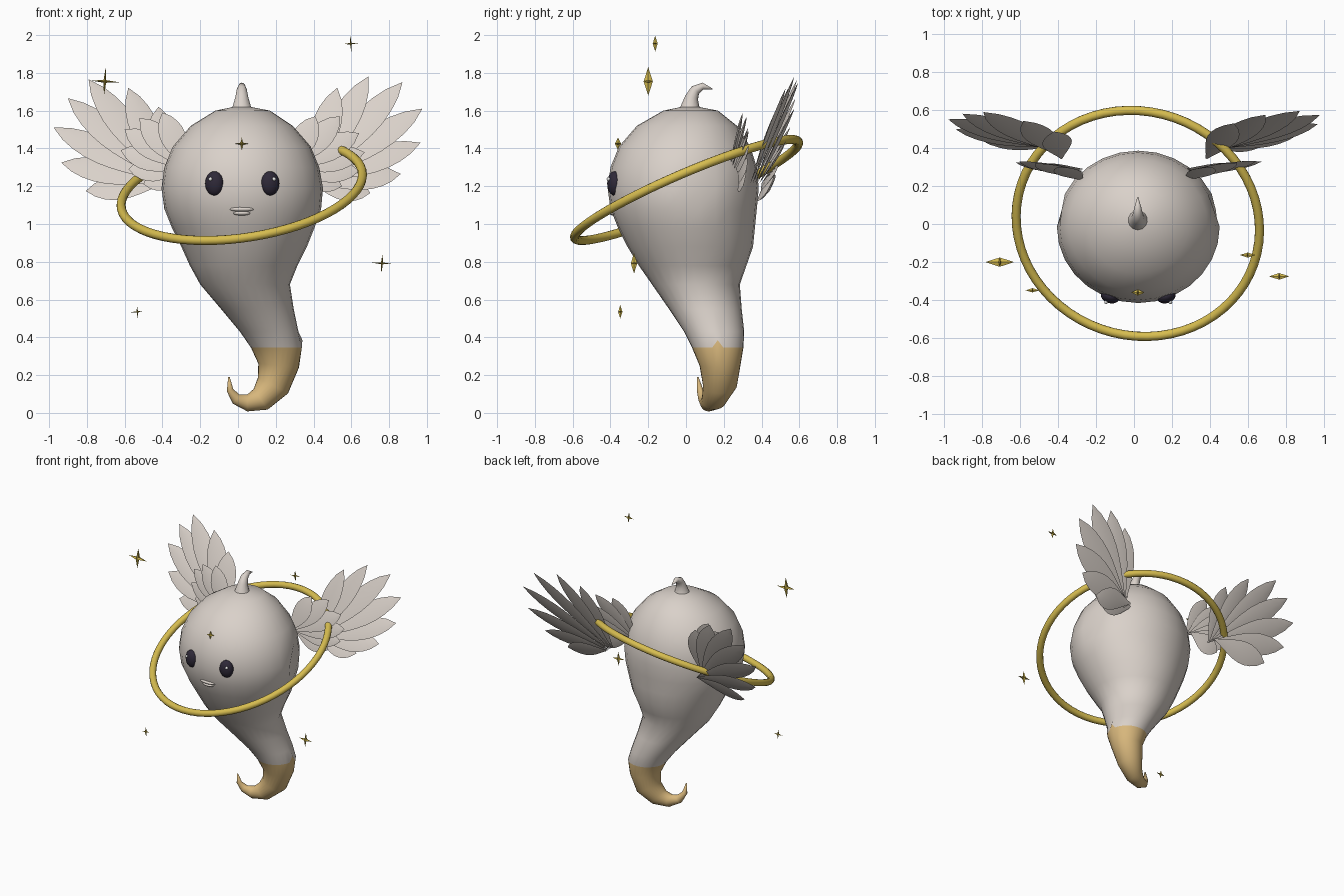
import bpy, bmesh
from math import sin, cos, pi
from mathutils import Vector, Matrix

old = bpy.data.objects.get("Cube")
if old:
    bpy.data.objects.remove(old, do_unlink=True)


def material(name, r, g, b):
    m = bpy.data.materials.new(name)
    m.use_nodes = True
    m.diffuse_color = (r, g, b, 1)
    m.node_tree.nodes["Principled BSDF"].inputs["Base Color"].default_value = (r, g, b, 1)
    return m


SKIN = material("pale warm grey", .70, .64, .59)
TAN = material("tail tan", .68, .47, .20)
GOLD = material("gold", .68, .51, .08)
DARK = material("eye dark", .028, .022, .04)
WHITE = material("eye highlight", .9, .9, .9)


def finish(bm, name, mats, smooth=None):
    """Turn a bmesh into a named object with optional smooth shading."""
    bmesh.ops.recalc_face_normals(bm, faces=bm.faces[:])
    me = bpy.data.meshes.new(name)
    bm.to_mesh(me)
    bm.free()
    ob = bpy.data.objects.new(name, me)
    bpy.context.collection.objects.link(ob)
    for m in mats:
        me.materials.append(m)
    if smooth:
        bpy.ops.object.select_all(action='DESELECT')
        ob.select_set(True)
        bpy.context.view_layer.objects.active = ob
        bpy.ops.object.shade_smooth_by_angle(angle=smooth)
    return ob


def loft(bm, rings, seg):
    """Skin a list of (centre, u, v) ellipses and cap both ends."""
    loops = [[bm.verts.new(c + u * cos(2 * pi * i / seg) + v * sin(2 * pi * i / seg))
              for i in range(seg)] for c, u, v in rings]
    bands = []
    for a, b in zip(loops, loops[1:]):
        bands.append([bm.faces.new((a[i], a[i - 1], b[i - 1], b[i])) for i in range(seg)])
    bm.faces.new(loops[0])
    bm.faces.new(loops[-1])
    return loops, bands


def tube_rings(path, side):
    """Rings along a path of (x, y, z, radius), with one fixed side axis."""
    pts = [Vector(p[:3]) for p in path]
    rings = []
    for i, p in enumerate(pts):
        t = (pts[min(i + 1, len(pts) - 1)] - pts[max(i - 1, 0)]).normalized()
        rings.append((p, t.cross(side).normalized() * path[i][3], side * path[i][3]))
    return rings


def ellipsoid(name, mat, loc, size, turn=0):
    bm = bmesh.new()
    bmesh.ops.create_uvsphere(bm, u_segments=20, v_segments=12, radius=1)
    m = Matrix.Translation(loc) @ Matrix.Rotation(turn, 4, 'Z') @ Matrix.Diagonal((*size, 1))
    bmesh.ops.transform(bm, matrix=m, verts=bm.verts)
    return finish(bm, name, [mat], pi)


# Body: z, x min, x max, y min, y max, continued by the curling tail
SECTIONS = [
    (1.625, .0, .04, .0, .04), (1.6, -.12, .17, -.12, .17), (1.52, -.25, .29, -.26, .27),
    (1.41, -.345, .385, -.355, .34), (1.3, -.39, .43, -.4, .375), (1.19, -.405, .45, -.415, .385),
    (1.08, -.39, .44, -.4, .375), (.98, -.35, .405, -.36, .365), (.88, -.3, .365, -.31, .355),
    (.78, -.255, .315, -.25, .32), (.68, -.2, .275, -.18, .285), (.55, -.09, .295, -.09, .295),
    (.43, .01, .32, -.01, .308)]
TAIL = [(.205, .168, .345, .136), (.215, .18, .25, .108), (.185, .18, .145, .09),
        (.12, .15, .072, .066), (.05, .12, .053, .045), (-.01, .095, .073, .03),
        (-.042, .075, .12, .018), (-.048, .062, .19, .004)]
rings = [(Vector(((a + b) / 2, (c + d) / 2, z)), Vector(((b - a) / 2, 0, 0)), Vector((0, (d - c) / 2, 0)))
         for z, a, b, c, d in SECTIONS]
body_count = len(rings)
tail_rings = tube_rings(TAIL, Vector((0, 1, 0)))
tail_rings[0] = (tail_rings[0][0], Vector((.136, 0, 0)), tail_rings[0][2])
bm = bmesh.new()
loops, bands = loft(bm, rings + tail_rings, 28)
for band in bands[body_count:]:
    for f in band:
        f.material_index = 1
loops[body_count][0].co.z += .04
# Small ear dimples
for v in bm.verts:
    if abs(v.co.z - 1.19) < .02 and abs(v.co.y - .075) < .03:
        v.co.x *= .93
finish(bm, "body", [SKIN, TAN], pi)

# Curled horn on the crown
bm = bmesh.new()
loft(bm, tube_rings([(.02, .02, 1.57, .075), (.02, .022, 1.62, .05), (.02, .03, 1.67, .035),
                     (.02, .05, 1.71, .027), (.02, .09, 1.73, .018), (.02, .14, 1.714, .003)],
                    Vector((1, 0, 0))), 14)
finish(bm, "horn", [SKIN], pi)

# Face
for side, x in (("right", -.125), ("left", .17)):
    s = 1 if x > 0 else -1
    ellipsoid(side + "_eye", DARK, (x, -.38, 1.215), (.05, .036, .064), s * .3)
    ellipsoid(side + "_eye_highlight", WHITE, (x + s * .021, -.41, 1.238), (.01, .01, .01))
ellipsoid("upper_lip", SKIN, (.02, -.388, 1.078), (.065, .022, .013))
ellipsoid("lower_lip", SKIN, (.02, -.384, 1.057), (.045, .022, .012))

# Tilted halo ring
bm = bmesh.new()
RING, TUBE = .645, .024
tilt = Vector((-.15, -.43, 1)).to_track_quat('Z', 'Y').to_matrix().to_4x4()
place = Matrix.Translation((.02, .003, 1.18)) @ tilt
n = 64
loops = []
for i in range(n):
    a = 2 * pi * i / n
    out = Vector((cos(a), sin(a), 0))
    loops.append([bm.verts.new(place @ (out * (RING + TUBE * cos(b)) + Vector((0, 0, TUBE * sin(b)))))
                  for b in [2 * pi * k / 12 for k in range(12)]])
for i in range(n):
    for k in range(12):
        bm.faces.new((loops[i - 1][k - 1], loops[i][k - 1], loops[i][k], loops[i - 1][k]))
finish(bm, "halo_ring", [GOLD], pi)


def star(name, loc, size, waist, depth, turn):
    """Four-pointed star facing the front, with a raised middle."""
    bm = bmesh.new()
    rim = []
    for i in range(8):
        r = size if i % 2 == 0 else size * waist
        a = pi * i / 4 + turn
        rim.append(bm.verts.new((r * cos(a), 0, r * sin(a))))
    for y in (-depth, depth):
        tip = bm.verts.new((0, y, 0))
        for i in range(8):
            bm.faces.new((rim[i - 1], rim[i], tip))
    bmesh.ops.translate(bm, vec=loc, verts=bm.verts)
    finish(bm, name, [GOLD])


star("forehead_star", (.02, -.36, 1.425), .034, .25, .016, 0)
for i, (x, y, z, size) in enumerate([(-.705, -.2, 1.755, .076), (.597, -.163, 1.955, .042),
                                     (.762, -.275, .792, .054), (-.533, -.348, .535, .036)]):
    star("floating_star_%d" % (i + 1), (x, y, z), size, .13, size * .32, .12 * (i % 2 - .5))


def feather(bm, root, tip, width, normal, twist):
    """Pointed blade with a raised spine on both faces."""
    along = tip - root
    across = along.cross(normal).normalized()
    across = (across + normal * twist).normalized()
    up = along.cross(across).normalized()
    rows = []
    steps = 9
    for i in range(steps + 1):
        t = i / steps
        w = width * (.06 + .94 * max(0, sin(pi * t ** 1.35)) ** .85) * (1 if i < steps else .2)
        c = root + along * t
        rows.append([bm.verts.new(c + o) for o in (across * w, up * w * .14, across * -w, up * w * -.14)])
    for a, b in zip(rows, rows[1:]):
        for k in range(4):
            bm.faces.new((a[k - 1], a[k], b[k], b[k - 1]))
    bm.faces.new(rows[0])
    bm.faces.new(rows[-1])


def wing_layer(name, s, hub, tips, width, slope, twist):
    """Fan of feathers lying on a leaning plane; s mirrors it to either side."""
    bm = bmesh.new()
    hx, hy, hz = hub
    normal = Vector((s * slope[0], -1, slope[1])).normalized()
    for i, (x, z) in enumerate(tips):
        depth = hy + slope[0] * (x - hx) + slope[1] * (z - hz)
        spread = .012 * (i - len(tips) / 2)
        root = Vector((s * hx, hy + spread, hz))
        feather(bm, root, Vector((s * x, depth + spread * .5, z)), width, normal, s * twist)
    finish(bm, name, [SKIN], .6)


# Wings: long flight feathers behind, short covert feathers in front
FLIGHT = {"right": [(.42, 1.62), (.58, 1.72), (.79, 1.765), (.9, 1.665), (.975, 1.51), (.935, 1.325), (.805, 1.175)],
          "left": [(.525, 1.72), (.69, 1.78), (.87, 1.75), (.975, 1.61), (.965, 1.43), (.86, 1.265), (.7, 1.165)]}
COVERT = {"right": [(.4, 1.59), (.52, 1.56), (.6, 1.5), (.62, 1.39), (.58, 1.29), (.5, 1.21)],
          "left": [(.41, 1.57), (.54, 1.57), (.64, 1.48), (.67, 1.38), (.64, 1.28), (.55, 1.2)]}
for side, s in (("right", -1), ("left", 1)):
    wing_layer(side + "_flight_feathers", s, (.38, .385, 1.22), FLIGHT[side], .078, (.13, .29), .3)
    wing_layer(side + "_covert_feathers", s, (.27, .265, 1.29), COVERT[side], .068, (.13, .12), .2)
